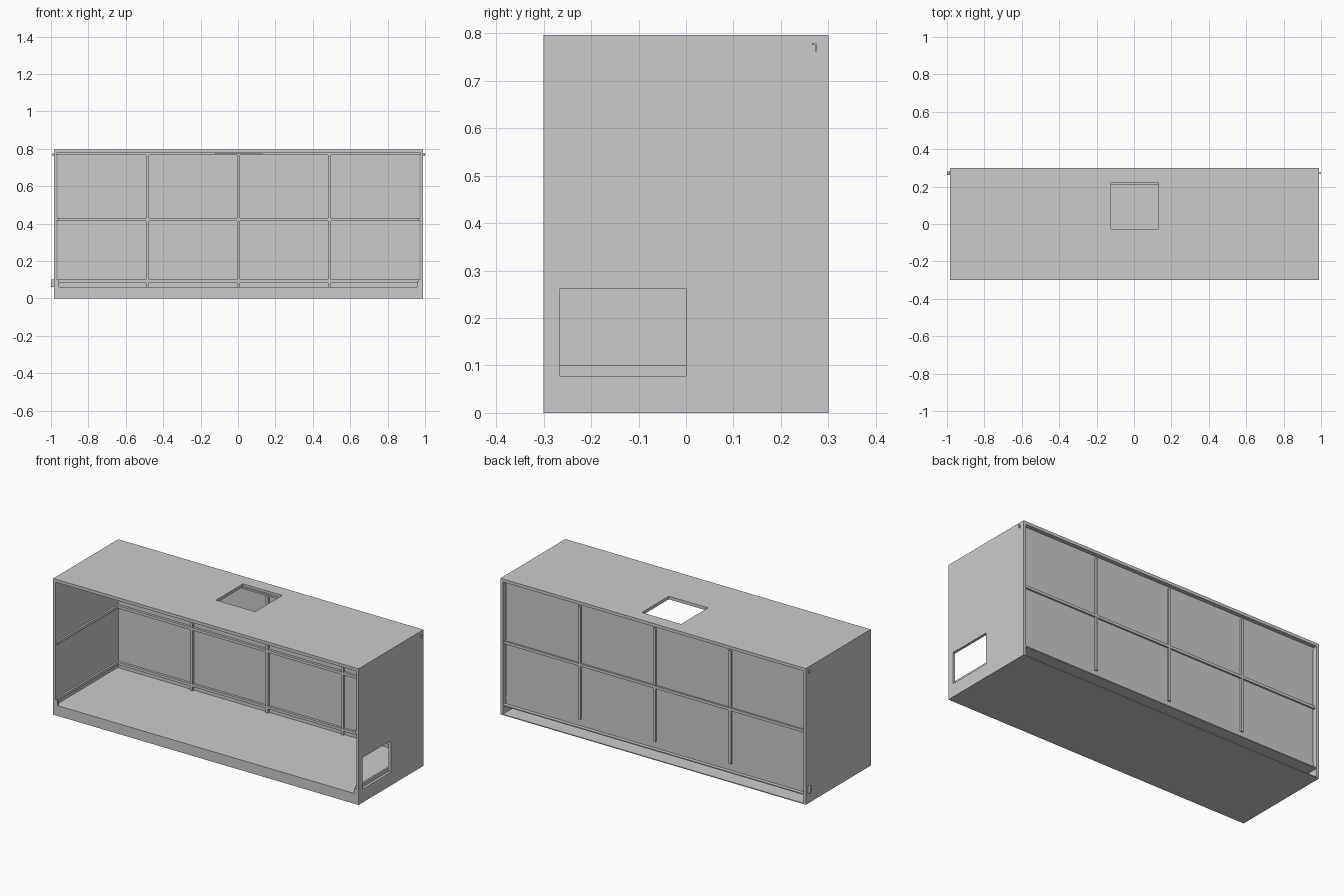
import bpy

if "Cube" in bpy.data.objects:
    bpy.data.objects.remove(bpy.data.objects["Cube"])

X0, X1 = -0.985, 0.99          # outer side faces
IX0, IX1 = -0.97, 0.975        # inner side faces
MX = (X0 + X1) / 2


def box(name, x, y, z):
    """Axis-aligned box given by (min, max) on each axis."""
    bpy.ops.mesh.primitive_cube_add(size=1)
    o = bpy.context.object
    o.name = name
    for v in o.data.vertices:
        v.co = [r[0] if c < 0 else r[1] for c, r in zip(v.co, (x, y, z))]
    return o


def cut(target, x, y, z):
    """Subtract a box from the target."""
    c = box("cutter", x, y, z)
    c.hide_render = True
    m = target.modifiers.new("cut", 'BOOLEAN')
    m.operation, m.solver, m.object = 'DIFFERENCE', 'EXACT', c
    bpy.context.view_layer.objects.active = target
    bpy.ops.object.modifier_apply(modifier=m.name)
    bpy.data.objects.remove(c, do_unlink=True)


# Housing: one shell, open front and back, with a hollow floor
body = box("housing", (X0, X1), (-0.3, 0.3), (0, 0.796))
cut(body, (IX0, IX1), (-0.4, 0.4), (0.06, 0.778))
cut(body, (IX0, IX1), (-0.293, 0.4), (0.005, 0.054))
# Roof opening and side window
cut(body, (-0.123, 0.13), (-0.027, 0.222), (0.7, 0.9))
cut(body, (0.9, 1.1), (-0.265, 0.0), (0.078, 0.262))

# Back panel, slightly recessed, with clipped gaps at the sides
box("back_panel", (IX0 + 0.005, IX1 - 0.005), (0.274, 0.279), (0.06, 0.776))

# Upright bars: inner rib and shorter outer rib
for i in range(3):
    x = MX + (i - 1) * 0.487
    box(f"inner_upright_{i}", (x - 0.008, x + 0.008), (0.262, 0.274), (0.06, 0.778))
    box(f"outer_upright_{i}", (x - 0.008, x + 0.008), (0.279, 0.288), (0.10, 0.762))

# Horizontal rails inside the back wall and on both side walls
for label, za, zb in (("lower", 0.085, 0.1), ("middle", 0.414, 0.43), ("upper", 0.768, 0.778)):
    box(label + "_back_rail", (IX0, IX1), (0.26, 0.274), (za, zb))
    for side, xa, xb in (("left", IX0, IX0 + 0.011), ("right", IX1 - 0.011, IX1)):
        if label != "upper":
            # the right lower rail shows as a sill behind the window
            box(f"{label}_{side}_rail", (xa, xb), (-0.298, 0.26), (za, zb))
box("outer_middle_rail", (IX0, IX1), (0.279, 0.289), (0.412, 0.428))

# Small gussets at the front floor corners
for side, xa, xb in (("left", IX0, IX0 + 0.014), ("right", IX1 - 0.014, IX1)):
    box(f"{side}_floor_gusset", (xa, xb), (-0.3, -0.295), (0.06, 0.09))

# Lip under the back edge of the roof opening, sill of the window
box("roof_opening_lip", (-0.123, 0.13), (0.212, 0.222), (0.772, 0.782))
box("window_sill", (IX1 - 0.004, IX1), (-0.265, 0.0), (0.078, 0.1))

# Hooks and lower left tab on the outside of the end walls
for side, xa, xb in (("left", X0 - 0.008, X0), ("right", X1, 1.0)):
    box(f"{side}_hook_post", (xa, xb), (0.272, 0.275), (0.761, 0.778))
    box(f"{side}_hook_top", (xa, xb), (0.266, 0.272), (0.775, 0.778))
box("left_tab", (-1.0, X0), (0.262, 0.28), (0.062, 0.1))
